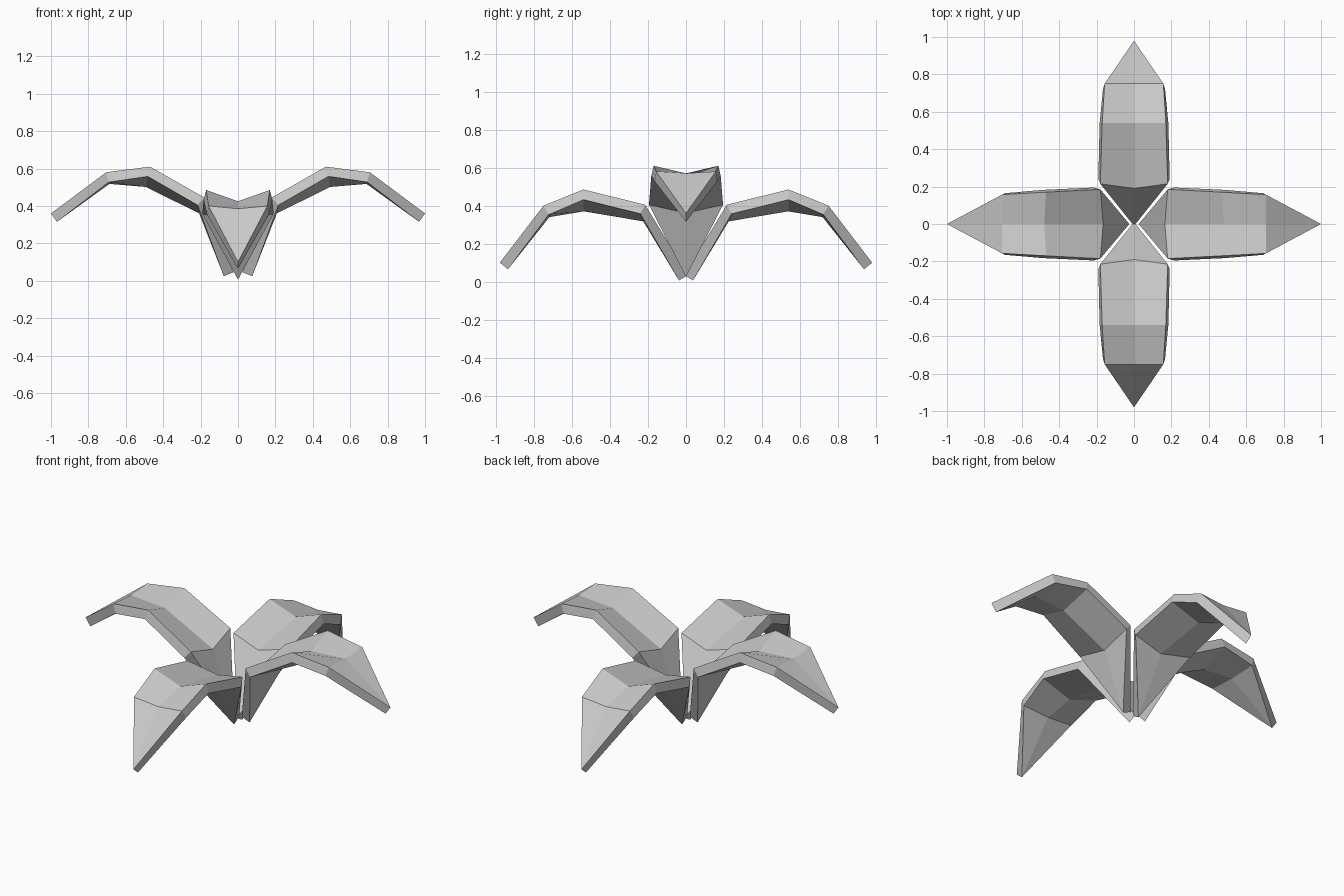
import bpy, bmesh
from math import radians
from mathutils import Matrix

if "Cube" in bpy.data.objects:
    bpy.data.objects.remove(bpy.data.objects["Cube"])

# Each petal: base and tip points (r, z), plus three stations:
# (edge r, half width, edge z, centre r, centre z)
SIDE = dict(base=(0.025, 0.045), tip=(1.0, 0.36), rows=[
    (0.18, 0.185, 0.445, 0.165, 0.395),
    (0.47, 0.17, 0.61, 0.48, 0.555),
    (0.705, 0.157, 0.58, 0.705, 0.57)])
FRONT_BACK = dict(base=(-0.01, 0.035), tip=(0.98, 0.10), rows=[
    (0.215, 0.18, 0.405, 0.19, 0.36),
    (0.54, 0.17, 0.485, 0.54, 0.425),
    (0.75, 0.157, 0.40, 0.75, 0.385)])


def petal(name, shape, angle):
    bm = bmesh.new()
    base = bm.verts.new((shape["base"][0], 0, shape["base"][1]))
    tip = bm.verts.new((shape["tip"][0], 0, shape["tip"][1]))
    rows = []
    for er, hw, ez, cr, cz in shape["rows"]:
        rows.append([bm.verts.new(p) for p in
                     ((er, -hw, ez), (cr, 0, cz), (er, hw, ez))])
    for i in range(2):
        bm.faces.new((base, rows[0][i], rows[0][i + 1]))
        for a, b in zip(rows, rows[1:]):
            bm.faces.new((a[i], b[i], b[i + 1], a[i + 1]))
        bm.faces.new((rows[-1][i], tip, rows[-1][i + 1]))
    bm.normal_update()
    # upper surface faces up so the thickness grows beneath it
    if sum(f.normal.z for f in bm.faces) < 0:
        bmesh.ops.reverse_faces(bm, faces=bm.faces)
    bm.transform(Matrix.Rotation(radians(angle), 4, 'Z'))
    me = bpy.data.meshes.new(name)
    bm.to_mesh(me)
    bm.free()
    ob = bpy.data.objects.new(name, me)
    bpy.context.collection.objects.link(ob)
    mod = ob.modifiers.new("thickness", 'SOLIDIFY')
    mod.thickness = 0.055
    mod.offset = -1
    return ob


# Four drooping petals meeting in a pointed cup
petal("right_petal", SIDE, 0)
petal("left_petal", SIDE, 180)
petal("back_petal", FRONT_BACK, 90)
petal("front_petal", FRONT_BACK, 270)
